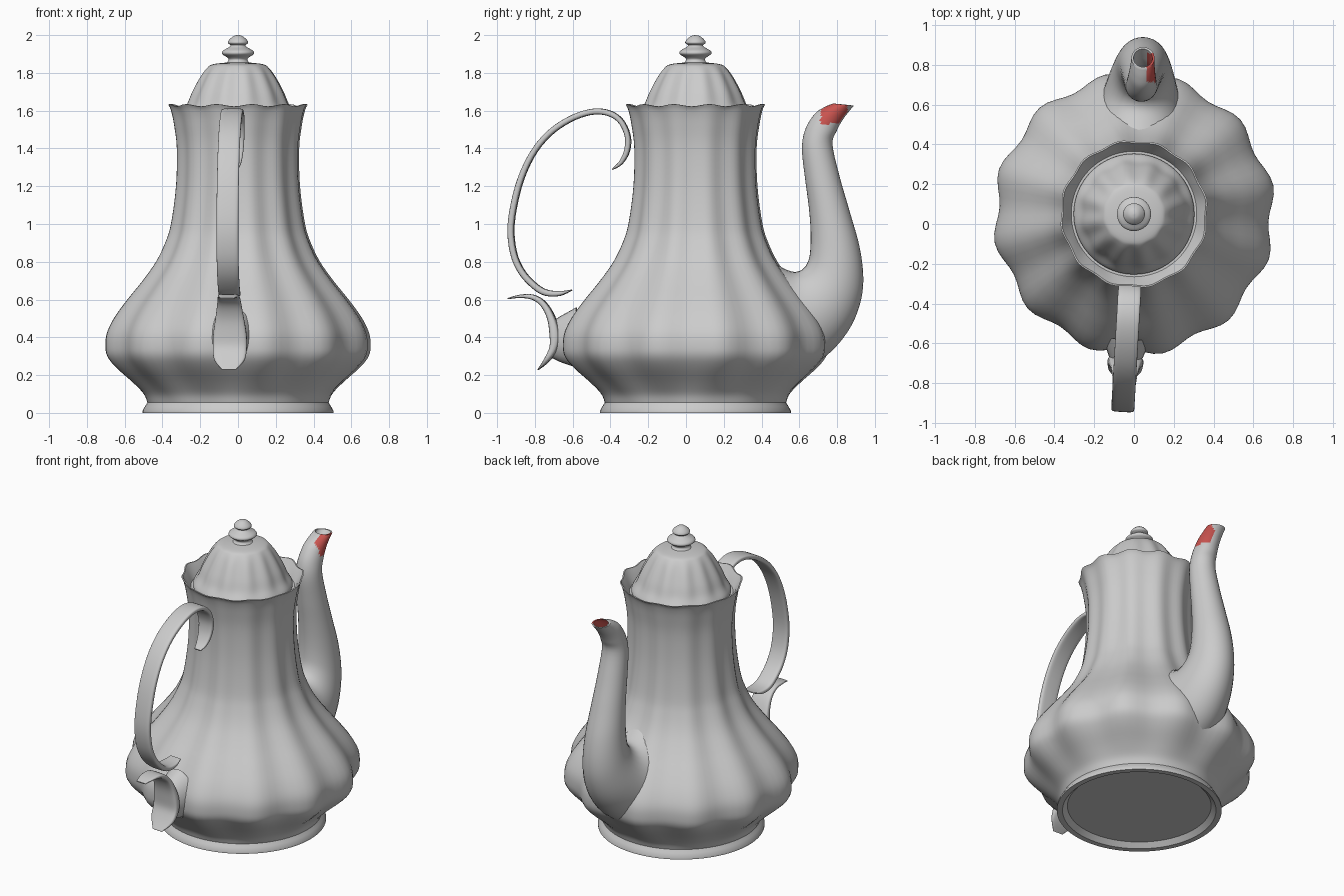
import bpy, bmesh, math
from mathutils import Vector, Matrix

LOBES = 12
PHASE = math.radians(15)
# the whole pot is turned slightly about its own axis
PLACE = Matrix.Translation((0, 0.05, 0)) @ Matrix.Rotation(math.radians(-3.3), 4, 'Z')


def smooth_rows(rows, n):
    """Catmull-Rom interpolation of tuples of any length."""
    out = []
    for i in range(len(rows) - 1):
        p = [rows[min(max(i + k, 0), len(rows) - 1)] for k in (-1, 0, 1, 2)]
        for s in range(n):
            t = s / n
            out.append(tuple(0.5 * (2 * b + (c - a) * t + (2 * a - 5 * b + 4 * c - d) * t * t
                                    + (3 * b - a - 3 * c + d) * t ** 3)
                             for a, b, c, d in zip(*p)))
    return out + [tuple(rows[-1])]


def skin(name, rings, angle=40):
    """Bridge closed rings of points, cap both ends, shade smooth by angle."""
    bm = bmesh.new()
    loops = [[bm.verts.new(p) for p in ring] for ring in rings]
    n = len(loops[0])
    for a, b in zip(loops, loops[1:]):
        for i in range(n):
            bm.faces.new((a[i], a[(i + 1) % n], b[(i + 1) % n], b[i]))
    bm.faces.new(loops[0])
    bm.faces.new(loops[-1])
    bmesh.ops.recalc_face_normals(bm, faces=bm.faces)
    me = bpy.data.meshes.new(name)
    bm.to_mesh(me)
    bm.free()
    me.shade_smooth()
    me.set_sharp_from_angle(angle=math.radians(angle))
    ob = bpy.data.objects.new(name, me)
    ob.matrix_world = PLACE
    bpy.context.collection.objects.link(ob)
    return ob


def lathe(name, rows, seg=96):
    """Rows of (radius, z, radial lobe, vertical lobe)."""
    rings = []
    for r, z, lobe, wave in rows:
        ring = []
        for i in range(seg):
            t = 2 * math.pi * i / seg
            c = math.cos(LOBES * (t - PHASE))
            ring.append((r * (1 + lobe * c) * math.cos(t), r * (1 + lobe * c) * math.sin(t), z + wave * c))
        rings.append(ring)
    return skin(name, rings)


def section(ay, az, by, bz, w, power=1.0, seg=24):
    """Oval ring spanning a-b in the yz plane, half width w in x."""
    a, b = Vector((0, ay - 0.05, az)), Vector((0, by - 0.05, bz))
    mid, half = (a + b) / 2, (b - a) / 2
    ring = []
    for i in range(seg):
        t = 2 * math.pi * i / seg
        c, s = math.cos(t), math.sin(t)
        ring.append(mid + half * math.copysign(abs(c) ** power, c)
                    + Vector((w * math.copysign(abs(s) ** power, s), 0, 0)))
    return ring


def strap(name, pts):
    """Flat band along rows of (y, z, thickness, half width)."""
    rows = smooth_rows(pts, 4)
    rings = []
    for i, (y, z, th, w) in enumerate(rows):
        p, q = rows[max(i - 1, 0)], rows[min(i + 1, len(rows) - 1)]
        d = Vector((q[0] - p[0], q[1] - p[1])).normalized() * th / 2
        rings.append(section(y - d.y, z + d.x, y + d.y, z - d.x, w, 0.5))
    return skin(name, rings, 50)


# Body: lobed outer wall, scalloped rim, inner ledge and recessed foot
wall = smooth_rows([
    (0.48, 0.055, 0, 0), (0.50, 0.10, 0.005, 0), (0.555, 0.16, 0.015, 0), (0.64, 0.24, 0.025, 0),
    (0.685, 0.30, 0.028, 0), (0.695, 0.36, 0.028, 0), (0.685, 0.43, 0.028, 0), (0.645, 0.51, 0.028, 0),
    (0.58, 0.60, 0.028, 0), (0.50, 0.70, 0.028, 0), (0.43, 0.80, 0.028, 0), (0.382, 0.90, 0.028, 0),
    (0.352, 1.0, 0.026, 0), (0.326, 1.2, 0.024, 0), (0.322, 1.4, 0.022, 0),
    (0.338, 1.53, 0.02, 0), (0.354, 1.6, 0.018, 0.003), (0.368, 1.628, 0.016, 0.006)], 4)
foot = [(0.01, 0.03, 0, 0), (0.44, 0.03, 0, 0), (0.47, 0.0, 0, 0), (0.505, 0.0, 0, 0),
        (0.505, 0.012, 0, 0), (0.492, 0.035, 0, 0)]
mouth = [(0.36, 1.629, 0.016, 0.006), (0.335, 1.59, 0.012, 0), (0.315, 1.555, 0, 0), (0.01, 1.55, 0, 0)]
lathe("body", foot + wall + mouth)

# Lid: fluted dome
dome = smooth_rows([
    (0.303, 1.57, 0, 0), (0.297, 1.59, 0.005, 0), (0.268, 1.635, 0.02, 0), (0.24, 1.70, 0.025, 0),
    (0.20, 1.775, 0.025, 0), (0.165, 1.825, 0.012, 0), (0.135, 1.845, 0, 0), (0.06, 1.855, 0, 0)], 4)
lathe("lid", [(0.01, 1.555, 0, 0), (0.298, 1.555, 0, 0)] + dome + [(0.01, 1.86, 0, 0)])

# Knob: stacked turned finial
knob = smooth_rows([
    (0.065, 1.85, 0, 0), (0.05, 1.868, 0, 0), (0.058, 1.882, 0, 0), (0.084, 1.90, 0, 0),
    (0.08, 1.917, 0, 0), (0.05, 1.935, 0, 0), (0.04, 1.947, 0, 0), (0.054, 1.958, 0, 0),
    (0.048, 1.974, 0, 0), (0.025, 1.994, 0, 0), (0.003, 2.0, 0, 0)], 4)
lathe("knob", knob, 40)

# Spout: rows of inner edge (y, z), outer edge (y, z), half width
spout_rows = smooth_rows([
    (0.40, 0.84, 0.50, 0.16, 0.25), (0.50, 0.775, 0.64, 0.235, 0.215), (0.57, 0.747, 0.77, 0.325, 0.185),
    (0.62, 0.762, 0.87, 0.45, 0.16), (0.65, 0.81, 0.925, 0.585, 0.14), (0.66, 0.88, 0.94, 0.72, 0.127),
    (0.66, 0.98, 0.92, 0.88, 0.115), (0.65, 1.10, 0.87, 1.06, 0.102), (0.63, 1.25, 0.815, 1.25, 0.09),
    (0.615, 1.40, 0.777, 1.42, 0.08), (0.632, 1.50, 0.80, 1.495, 0.073), (0.68, 1.58, 0.83, 1.55, 0.066),
    (0.73, 1.617, 0.858, 1.588, 0.061), (0.78, 1.638, 0.89, 1.627, 0.058)], 5)


def shrink(row, k):
    ay, az, by, bz, w = row
    my, mz = (ay + by) / 2, (az + bz) / 2
    return (my + (ay - my) * k, mz + (az - mz) * k, my + (by - my) * k, mz + (bz - mz) * k, w * k)


bore = [shrink(r, 0.82) for r in reversed(spout_rows[-24:])]
spout = skin("spout", [section(*r, seg=32) for r in spout_rows + bore])

# Red patch on one side of the spout tip, outside and inside
red = bpy.data.materials.new("red_patch")
red.diffuse_color = (0.6, 0.09, 0.08, 1)
grey = bpy.data.materials.new("grey_metal")
grey.diffuse_color = (0.8, 0.8, 0.8, 1)
spout.data.materials.append(grey)
spout.data.materials.append(red)
for f in spout.data.polygons:
    c = f.center
    if c.x > 0.02 and c.z > 1.53 and 0.67 < c.y < 0.81:
        f.material_index = 1

# Handle: large loop with curled, tapering ends
strap("handle", [
    (-0.39, 1.29, 0.008, 0.025), (-0.345, 1.325, 0.022, 0.04), (-0.312, 1.39, 0.03, 0.05),
    (-0.31, 1.47, 0.03, 0.055), (-0.35, 1.55, 0.03, 0.058), (-0.42, 1.59, 0.032, 0.058),
    (-0.51, 1.592, 0.032, 0.058), (-0.62, 1.552, 0.032, 0.058), (-0.73, 1.475, 0.032, 0.058),
    (-0.82, 1.36, 0.032, 0.058), (-0.888, 1.2, 0.034, 0.058), (-0.927, 1.0, 0.035, 0.058),
    (-0.915, 0.85, 0.035, 0.058), (-0.87, 0.745, 0.035, 0.058), (-0.80, 0.67, 0.035, 0.058),
    (-0.74, 0.636, 0.034, 0.058), (-0.67, 0.632, 0.026, 0.054), (-0.605, 0.65, 0.006, 0.04)])

# Handle bracket: lower scroll resting against the belly
strap("handle_bracket", [
    (-0.945, 0.605, 0.006, 0.035), (-0.88, 0.617, 0.018, 0.05), (-0.81, 0.612, 0.028, 0.058),
    (-0.755, 0.575, 0.034, 0.064), (-0.715, 0.505, 0.042, 0.075), (-0.695, 0.42, 0.055, 0.088),
    (-0.70, 0.345, 0.045, 0.09), (-0.738, 0.28, 0.028, 0.08), (-0.785, 0.228, 0.006, 0.035)])
# Short mount joining bracket and belly
skin("bracket_mount", [section(-0.71, 0.48, -0.71, 0.29, 0.06), section(-0.67, 0.51, -0.67, 0.27, 0.085),
                       section(-0.58, 0.56, -0.58, 0.24, 0.12)])
